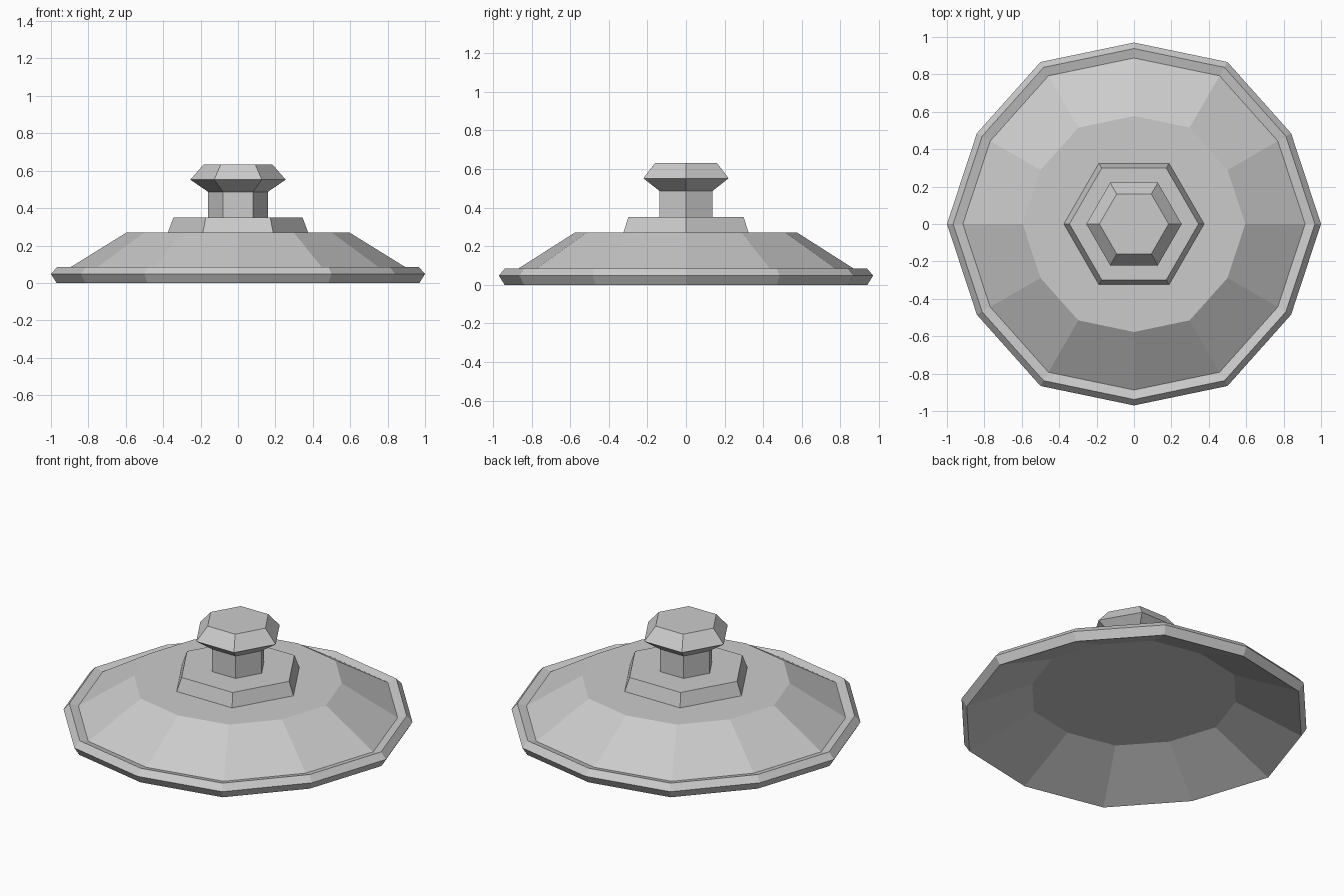
import bpy, bmesh
from math import cos, sin, tau

if "Cube" in bpy.data.objects:
    bpy.data.objects.remove(bpy.data.objects["Cube"])


def lathe(name, profile, sides, odd_scale=1.0, cap_start=False, cap_end=True):
    """Stack rings from (radius, z) pairs; odd corners may be pulled inward."""
    bm = bmesh.new()
    rings = []
    for r, z in profile:
        ring = []
        for i in range(sides):
            a = tau * i / sides
            k = r * (odd_scale if i % 2 else 1.0)
            ring.append(bm.verts.new((k * cos(a), k * sin(a), z)))
        rings.append(ring)
    for lo, hi in zip(rings, rings[1:]):
        for i in range(sides):
            j = (i + 1) % sides
            bm.faces.new((lo[i], lo[j], hi[j], hi[i]))
    if cap_start:
        bm.faces.new(rings[0][::-1])
    if cap_end:
        bm.faces.new(rings[-1])
    bmesh.ops.recalc_face_normals(bm, faces=bm.faces)
    mesh = bpy.data.meshes.new(name)
    bm.to_mesh(mesh)
    bm.free()
    obj = bpy.data.objects.new(name, mesh)
    bpy.context.collection.objects.link(obj)
    return obj


# Lid: hollow underside, bevelled rim, shallow groove, sloped side, flat top
lathe("lid", [(0.59, 0.18), (0.97, 0.0), (1.0, 0.048), (0.967, 0.085),
              (0.915, 0.072), (0.595, 0.27)], 12, odd_scale=0.97, cap_start=True)

# Handle: tapered hexagonal base, stem and faceted knob
lathe("handle", [(0.375, 0.27), (0.345, 0.35), (0.16, 0.35), (0.16, 0.487),
                 (0.255, 0.552), (0.185, 0.632)], 6)
